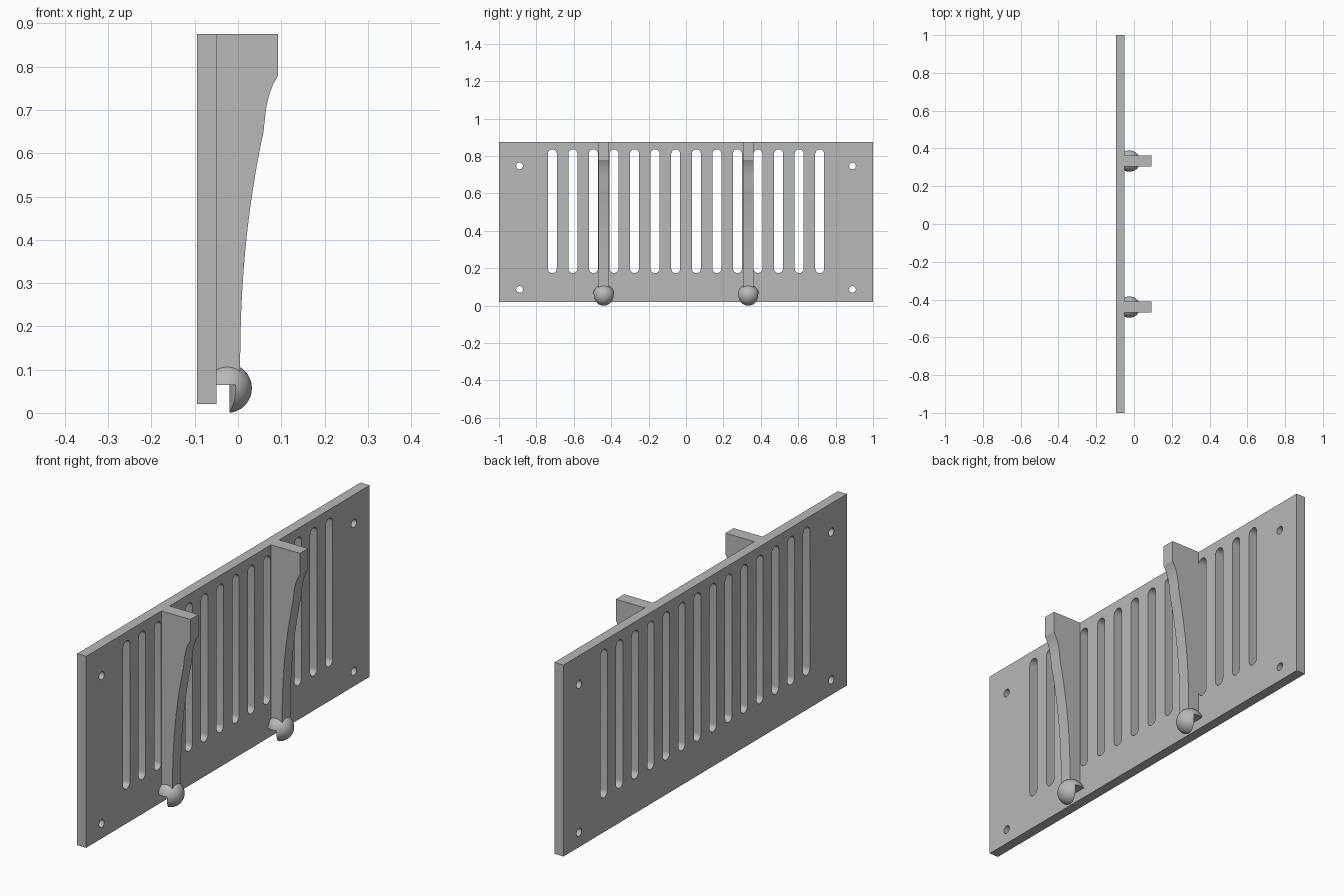
import bpy, bmesh, math
from mathutils import Vector

cube = bpy.data.objects.get("Cube")
if cube:
    bpy.data.objects.remove(cube, do_unlink=True)

grey = bpy.data.materials.new("plain grey")
grey.use_nodes = True
colour = (0.48, 0.48, 0.48, 1)
grey.diffuse_color = colour
grey.node_tree.nodes["Principled BSDF"].inputs["Base Color"].default_value = colour

PLATE_BACK, PLATE_FRONT = -0.095, -0.05
BALL_X, BALL_Z, BALL_R = -0.025, 0.057, 0.057


def add_prism(bm, outline, depth):
    """Extrude a closed outline of 3D points along the depth vector."""
    face = bm.faces.new([bm.verts.new(p) for p in outline])
    side = bmesh.ops.extrude_face_region(bm, geom=[face])["geom"]
    moved = [v for v in side if isinstance(v, bmesh.types.BMVert)]
    bmesh.ops.translate(bm, verts=moved, vec=Vector(depth))


def make_object(name, bm):
    bmesh.ops.recalc_face_normals(bm, faces=bm.faces)
    mesh = bpy.data.meshes.new(name)
    bm.to_mesh(mesh)
    bm.free()
    mesh.materials.append(grey)
    obj = bpy.data.objects.new(name, mesh)
    bpy.context.collection.objects.link(obj)
    return obj


def activate(obj):
    bpy.ops.object.select_all(action='DESELECT')
    obj.select_set(True)
    bpy.context.view_layer.objects.active = obj


def cut(obj, cutter):
    mod = obj.modifiers.new("cut", 'BOOLEAN')
    mod.operation = 'DIFFERENCE'
    mod.solver = 'EXACT'
    mod.object = cutter
    activate(obj)
    bpy.ops.object.modifier_apply(modifier=mod.name)
    bpy.data.objects.remove(cutter, do_unlink=True)


def smooth(obj, degrees=30):
    activate(obj)
    bpy.ops.object.shade_smooth_by_angle(angle=math.radians(degrees))


def slot_outline(y, z_low, z_high, radius, steps=12):
    """Round-ended vertical slot; equal end heights give a round hole."""
    points = []
    for centre, start in ((z_high, 0), (z_low, math.pi)):
        for i in range(steps + 1):
            if z_low == z_high and i == steps:
                continue
            a = start + math.pi * i / steps
            points.append((-0.2, y + radius * math.cos(a), centre + radius * math.sin(a)))
    return points


# Slotted back plate
bm = bmesh.new()
add_prism(bm, [(PLATE_BACK, y, z) for y, z in ((-1, 0.02), (1, 0.02), (1, 0.875), (-1, 0.875))],
          (PLATE_FRONT - PLATE_BACK, 0, 0))
plate = make_object("slotted_plate", bm)

bm = bmesh.new()
for i in range(14):
    add_prism(bm, slot_outline((i - 6.5) * 0.11, 0.198, 0.812, 0.024), (0.3, 0, 0))
for y in (-0.89, 0.89):
    for z in (0.087, 0.747):
        add_prism(bm, slot_outline(y, z, z, 0.018), (0.3, 0, 0))
cut(plate, make_object("plate_cutter", bm))
smooth(plate)


def make_bracket(label, y):
    # Tapering curved arm
    half = 0.029
    profile = [(PLATE_FRONT, 0.07), (PLATE_FRONT, 0.875), (0.093, 0.875), (0.093, 0.78),
               (0.082, 0.761), (0.073, 0.738), (0.066, 0.71), (0.062, 0.68), (0.059, 0.65)]
    for i in range(1, 13):
        t = 1 - i / 12
        profile.append((0.005 + 0.054 * t ** 2.2, 0.1 + 0.55 * t))
    profile.append((0.005, 0.07))
    bm = bmesh.new()
    add_prism(bm, [(x, y - half, z) for x, z in profile], (0, 2 * half, 0))
    smooth(make_object(label + "_arm", bm), 20)

    # Ball foot
    bm = bmesh.new()
    bmesh.ops.create_uvsphere(bm, u_segments=40, v_segments=24, radius=BALL_R)
    bmesh.ops.translate(bm, verts=bm.verts, vec=(BALL_X, y, BALL_Z))
    ball = make_object(label + "_ball_foot", bm)

    # Notch with a bowed front wall
    bm = bmesh.new()
    wall = [(-0.02 + 5.2 * d * d, y + d, -0.1)
            for d in (0.08 * (i / 8 - 1) for i in range(17))]
    add_prism(bm, [(-0.3, y - 0.08, -0.1)] + wall + [(-0.3, y + 0.08, -0.1)], (0, 0, 0.165))
    cut(ball, make_object("notch_cutter", bm))

    # Trim the ball where it meets the plate
    bm = bmesh.new()
    add_prism(bm, [(-0.3, y + a, b) for a, b in ((-0.1, -0.1), (0.1, -0.1), (0.1, 0.2), (-0.1, 0.2))],
              (0.3 + PLATE_FRONT, 0, 0))
    cut(ball, make_object("trim_cutter", bm))
    smooth(ball)


make_bracket("right_bracket", -0.44)
make_bracket("left_bracket", 0.333)
